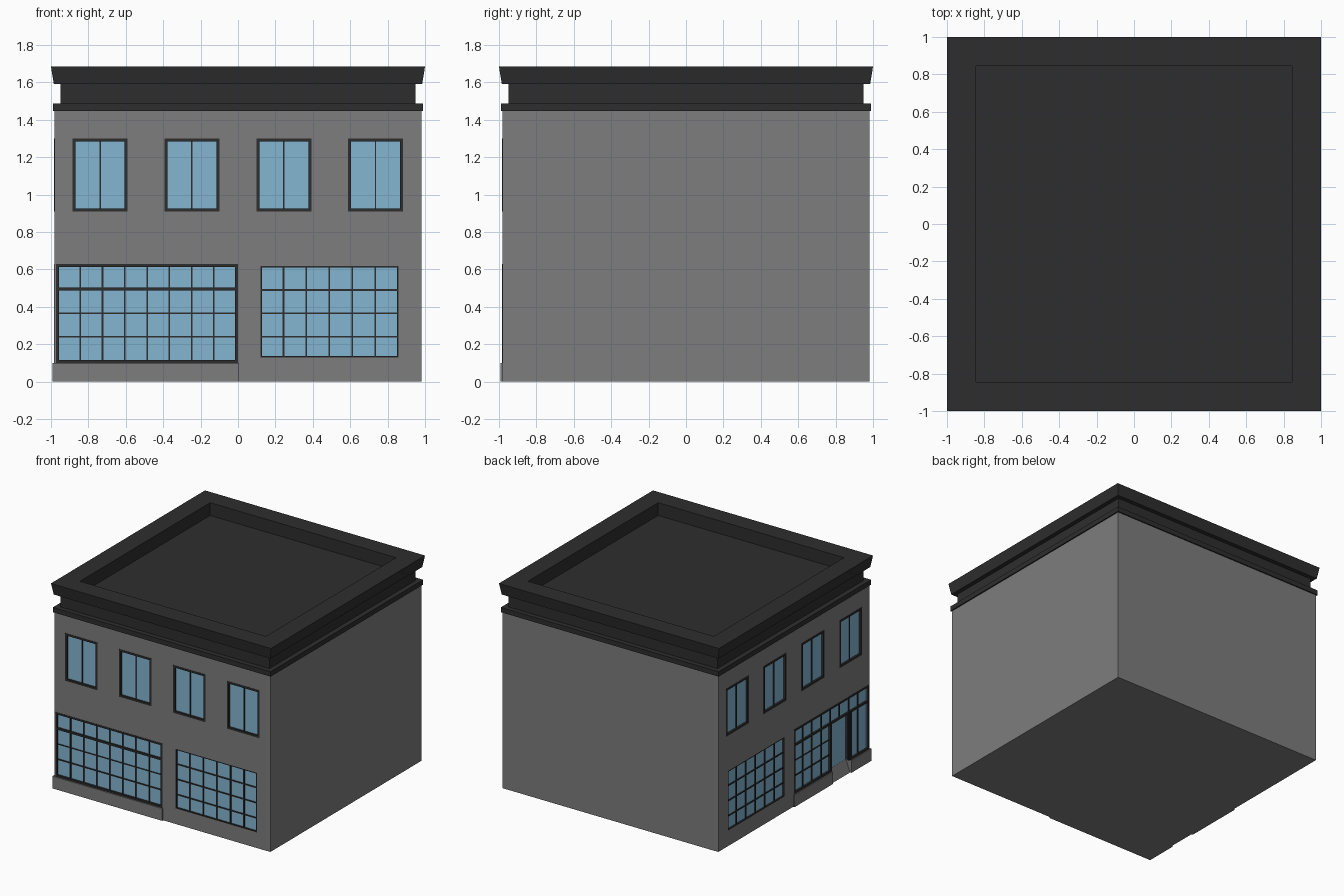
import bpy, bmesh

if "Cube" in bpy.data.objects:
    bpy.data.objects.remove(bpy.data.objects["Cube"])

W = 0.98          # half width of the walls
REC = 0.02        # depth of the window recesses


def material(name, rgb):
    m = bpy.data.materials.new(name)
    m.diffuse_color = (*rgb, 1)
    m.use_nodes = True
    m.node_tree.nodes["Principled BSDF"].inputs["Base Color"].default_value = m.diffuse_color
    return m


WALL = material("wall_grey", (0.205, 0.205, 0.205))
DARK = material("dark_trim", (0.027, 0.027, 0.027))
GLASS = material("blue_glass", (0.23, 0.47, 0.64))


def finish(name, bm, mat):
    bmesh.ops.recalc_face_normals(bm, faces=bm.faces)
    me = bpy.data.meshes.new(name)
    bm.to_mesh(me)
    bm.free()
    me.materials.append(mat)
    ob = bpy.data.objects.new(name, me)
    bpy.context.collection.objects.link(ob)
    return ob


def place(side, u, d, z):
    """Facade coordinates: u along the wall, d outward from it, z up."""
    return (u, -W - d, z) if side == "front" else (-W - d, u, z)


def prism(bm, side, u0, u1, profile):
    """Extrude a (d, z) profile along the wall from u0 to u1."""
    a = [bm.verts.new(place(side, u0, d, z)) for d, z in profile]
    b = [bm.verts.new(place(side, u1, d, z)) for d, z in profile]
    bm.faces.new(a)
    bm.faces.new(b[::-1])
    n = len(a)
    for i in range(n):
        bm.faces.new((a[i], b[i], b[(i + 1) % n], a[(i + 1) % n]))


def boxes(name, side, items, mat):
    """One object from boxes given as (u0, u1, z0, z1, d0, d1)."""
    bm = bmesh.new()
    for u0, u1, z0, z1, d0, d1 in items:
        prism(bm, side, u0, u1, [(d0, z0), (d1, z0), (d1, z1), (d0, z1)])
    return finish(name, bm, mat)


def border(u0, u1, z0, z1, t, d0=-REC, d1=0.003):
    return [(u0, u1, z0, z0 + t, d0, d1), (u0, u1, z1 - t, z1, d0, d1),
            (u0, u0 + t, z0 + t, z1 - t, d0, d1), (u1 - t, u1, z0 + t, z1 - t, d0, d1)]


def vbar(u, z0, z1, t=0.009, d=-0.006):
    return (u - t / 2, u + t / 2, z0, z1, -REC, d)


def hbar(z, u0, u1, t=0.009, d=-0.006):
    return (u0, u1, z - t / 2, z + t / 2, -REC, d)


# Openings (u0, u1, z0, z1), shared by both decorated sides
UPPER = [(c - 0.147, c + 0.147, 0.91, 1.30) for c in (-0.737, -0.247, 0.245, 0.735)]
LOWER = (0.12, 0.857, 0.128, 0.618)
SHOP = (-0.972, 0.0, 0.10, 0.628)
DOOR = (-0.73, -0.49)
DOOR_D = 0.045
TRANSOM = 0.495

# Wall block
bm = bmesh.new()
bmesh.ops.create_cube(bm, size=1)
for v in bm.verts:
    v.co = (v.co.x * 2 * W, v.co.y * 2 * W, (v.co.z + 0.5) * 1.46)
walls = finish("walls", bm, WALL)

# Cut the recesses
for side in ("front", "left"):
    cuts = [(*o, -REC, 0.05) for o in UPPER + [LOWER, SHOP]]
    groups = [cuts]
    if side == "left":
        groups.append([(*DOOR, -0.05, TRANSOM, -DOOR_D, 0.05)])
    for g in groups:
        cutter = boxes("cutter", side, g, WALL)
        cutter.hide_render = True
        mod = walls.modifiers.new("cut", "BOOLEAN")
        mod.object, mod.operation, mod.solver = cutter, "DIFFERENCE", "EXACT"
        bpy.context.view_layer.objects.active = walls
        bpy.ops.object.modifier_apply(modifier=mod.name)
        bpy.data.objects.remove(cutter)

for side in ("front", "left"):
    left = side == "left"

    # Upper windows
    trim, glass = [], []
    for u0, u1, z0, z1 in UPPER:
        trim += border(u0, u1, z0, z1, 0.016) + [vbar((u0 + u1) / 2, z0, z1, 0.007)]
        glass.append((u0, u1, z0, z1, -REC - 0.003, -0.013))
    boxes(side + "_upper_frames", side, trim, DARK)
    boxes(side + "_upper_glass", side, glass, GLASS)

    # Lower gridded window
    u0, u1, z0, z1 = LOWER
    trim = border(u0, u1, z0, z1, 0.008, d1=0)
    trim += [vbar(u0 + (u1 - u0) * i / 6, z0, z1) for i in range(1, 6)]
    trim += [hbar(z, u0, u1) for z in (0.24, 0.365, 0.49)]
    boxes(side + "_lower_frame", side, trim, DARK)
    boxes(side + "_lower_glass", side, [(*LOWER, -REC - 0.003, -0.013)], GLASS)

    # Shopfront, with a door on the left side
    u0, u1, z0, z1 = SHOP
    cols = [-0.962 + 0.119 * i for i in range(1, 8)]
    trim = border(u0, u1, z0, z1, 0.015) + [hbar(TRANSOM, u0, u1, 0.016, 0.0)]
    for i, u in enumerate(cols):
        is_door_middle = left and i == 2
        trim.append(vbar(u, TRANSOM if is_door_middle else z0, z1))
    grid_start = DOOR[1] if left else u0
    trim += [hbar(0.24, grid_start, u1), hbar(0.365, grid_start, u1, 0.006)]
    panes = [(u0, u1, z0, z1, -REC - 0.003, -0.013)]
    if left:
        # keep the doorway open below the transom
        trim = [b for b in trim if not (b[2] == z0 and b[1] - b[0] > 0.5)]
        trim += [(u0, DOOR[0], z0, z0 + 0.015, -REC, 0.003),
                 (DOOR[1], u1, z0, z0 + 0.015, -REC, 0.003)]
        trim += [(DOOR[0] - 0.018, DOOR[0], z0, TRANSOM, -DOOR_D, 0.003),
                 (DOOR[1], DOOR[1] + 0.018, z0, TRANSOM, -DOOR_D, 0.003)]
        d0, d1 = -REC - 0.003, -0.013
        panes = [(u0, u1, TRANSOM, z1, d0, d1), (u0, DOOR[0], z0, TRANSOM, d0, d1),
                 (DOOR[1], u1, z0, TRANSOM, d0, d1)]
        boxes("door_glass", side, [(*DOOR, z0, TRANSOM, -DOOR_D - 0.002, -DOOR_D + 0.006)], GLASS)
        # Sloped door step
        bm = bmesh.new()
        prism(bm, side, *DOOR, [(-DOOR_D, 0), (0, 0), (-DOOR_D + 0.007, 0.1), (-DOOR_D, 0.1)])
        finish("door_step", bm, WALL)
    boxes(side + "_shop_frame", side, trim, DARK)
    boxes(side + "_shop_glass", side, panes, GLASS)

    # Plinth below the shopfront
    spans = [(-0.98, DOOR[0]), (DOOR[1], 0.005)] if left else [(-0.992, 0.005)]
    boxes(side + "_plinth", side, [(a, b, 0, 0.1, -0.001, 0.012) for a, b in spans], WALL)

# Cornice and sunken roof: square rings following a (half width, z) profile
PROFILE = [(0.96, 1.447), (0.99, 1.447), (0.99, 1.487), (0.95, 1.487), (0.95, 1.592),
           (0.985, 1.592), (1.0, 1.685), (0.845, 1.685), (0.845, 1.58)]
bm = bmesh.new()
rings = [[bm.verts.new((sx * r, sy * r, z)) for sx, sy in ((-1, -1), (1, -1), (1, 1), (-1, 1))]
         for r, z in PROFILE]
for a, b in zip(rings, rings[1:]):
    for i in range(4):
        j = (i + 1) % 4
        bm.faces.new((a[i], a[j], b[j], b[i]))
bm.faces.new(rings[0])
bm.faces.new(rings[-1])
finish("cornice_roof", bm, DARK)
